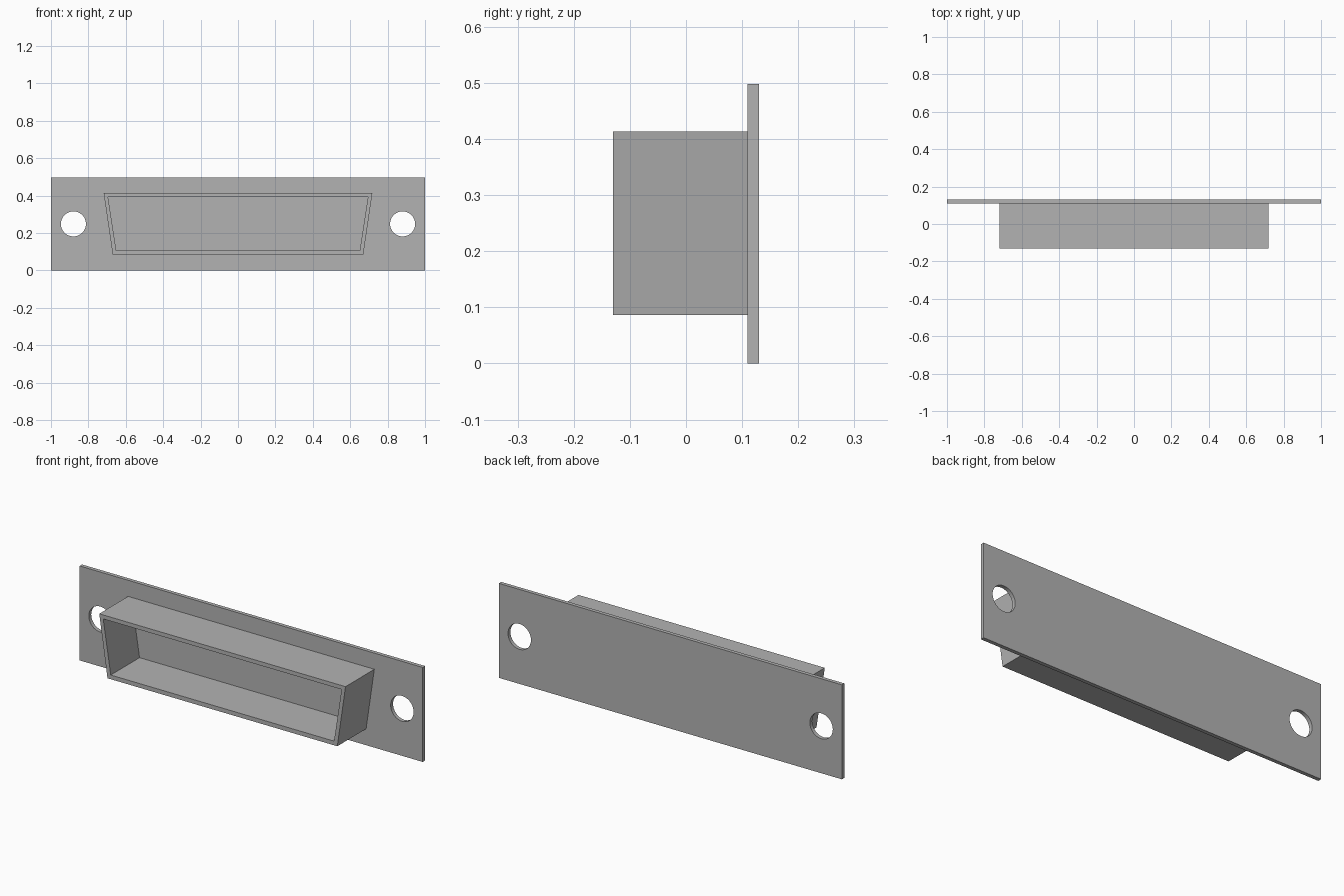
import bpy
import bmesh
from mathutils import Matrix

cube = bpy.data.objects.get("Cube")
if cube:
    bpy.data.objects.remove(cube, do_unlink=True)

PLATE_FRONT, PLATE_BACK, SHELL_FRONT = 0.11, 0.13, -0.13
HEIGHT = 0.498

metal = bpy.data.materials.new("grey metal")
metal.use_nodes = True
grey = (0.45, 0.45, 0.45, 1)
metal.diffuse_color = grey
metal.node_tree.nodes["Principled BSDF"].inputs["Base Color"].default_value = grey


def make_object(name, bm):
    bmesh.ops.recalc_face_normals(bm, faces=bm.faces[:])
    mesh = bpy.data.meshes.new(name)
    bm.to_mesh(mesh)
    bm.free()
    mesh.materials.append(metal)
    obj = bpy.data.objects.new(name, mesh)
    bpy.context.collection.objects.link(obj)
    return obj


def trapezoid(bottom, top, low, high):
    return [(-bottom, low), (bottom, low), (top, high), (-top, high)]


# Mounting plate
bm = bmesh.new()
bmesh.ops.create_cube(bm, size=1)
bmesh.ops.scale(bm, vec=(2, PLATE_BACK - PLATE_FRONT, HEIGHT), verts=bm.verts)
bmesh.ops.translate(bm, vec=(0, (PLATE_FRONT + PLATE_BACK) / 2, HEIGHT / 2), verts=bm.verts)
plate = make_object("mounting_plate", bm)

# Screw holes through the plate
bm = bmesh.new()
for side in (-1, 1):
    place = Matrix.Translation((side * 0.88, PLATE_FRONT, HEIGHT / 2)) @ Matrix.Rotation(1.5707963, 4, "X")
    bmesh.ops.create_cone(bm, cap_ends=True, segments=48, radius1=0.067,
                          radius2=0.067, depth=0.2, matrix=place)
cutter = make_object("screw_hole_cutter", bm)
cutter.hide_render = True
holes = plate.modifiers.new("screw_holes", "BOOLEAN")
holes.operation = "DIFFERENCE"
holes.solver = "EXACT"
holes.object = cutter
bpy.context.view_layer.objects.active = plate
bpy.ops.object.modifier_apply(modifier=holes.name)
bpy.data.objects.remove(cutter, do_unlink=True)
bpy.ops.object.select_all(action="DESELECT")
plate.select_set(True)
bpy.ops.object.shade_smooth_by_angle()

# Hollow tapered shell: outer wall, inner wall and the rims joining them
outer = trapezoid(0.67, 0.718, 0.086, 0.413)
inner = trapezoid(0.651, 0.695, 0.108, 0.392)
bm = bmesh.new()
loops = [[bm.verts.new((x, y, z)) for x, z in outline]
         for outline, y in ((outer, PLATE_FRONT), (outer, SHELL_FRONT),
                            (inner, SHELL_FRONT), (inner, PLATE_FRONT))]
for a, b in zip(loops, loops[1:] + loops[:1]):
    for i in range(4):
        j = (i + 1) % 4
        bm.faces.new((a[i], a[j], b[j], b[i]))
make_object("connector_shell", bm)
